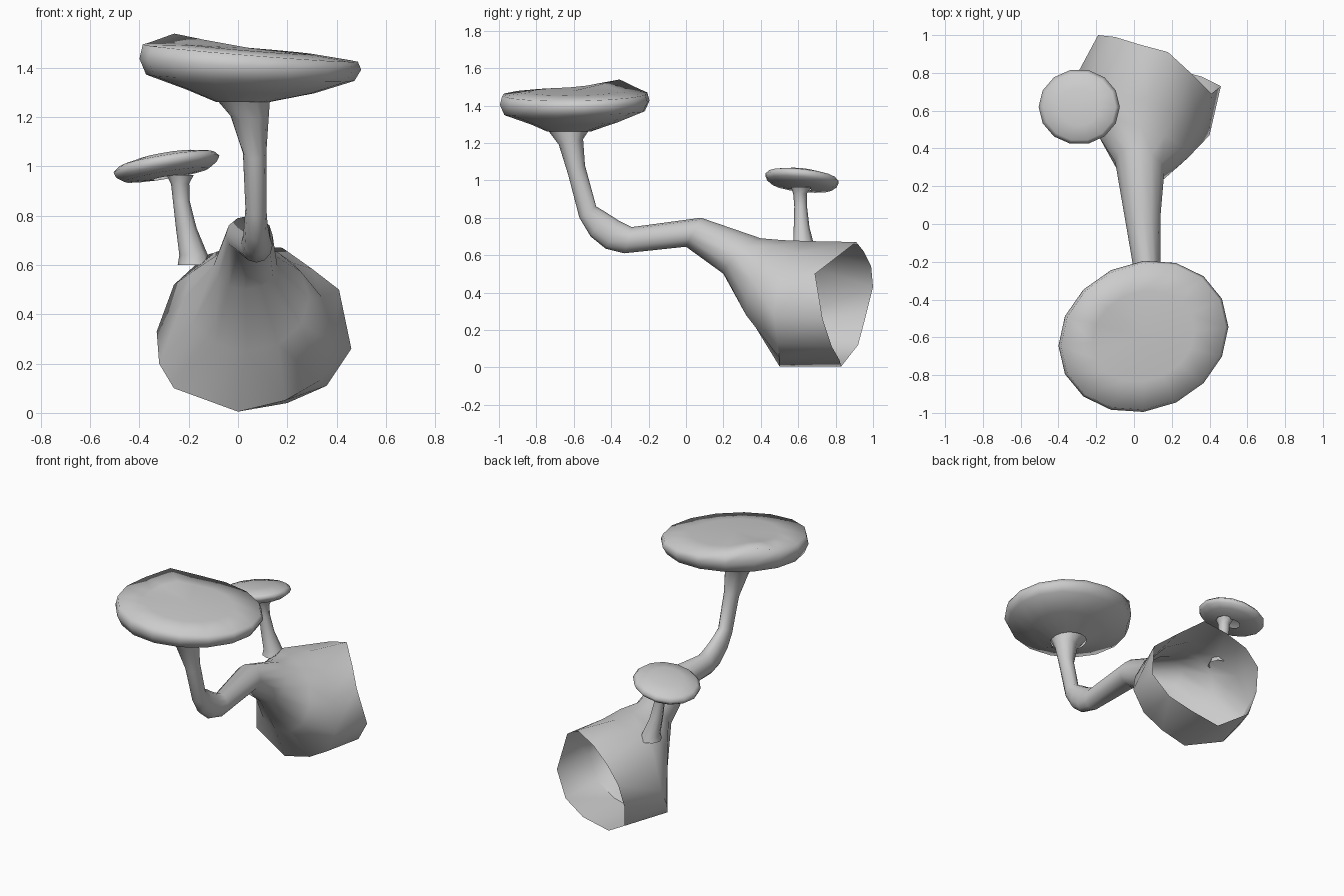
import bpy
import bmesh
from math import cos, sin, pi
from mathutils import Vector

cube = bpy.data.objects.get("Cube")
if cube:
    bpy.data.objects.remove(cube, do_unlink=True)

grey = bpy.data.materials.new("pale_grey")
grey.use_nodes = True
grey.diffuse_color = (0.6, 0.6, 0.6, 1)
grey.node_tree.nodes["Principled BSDF"].inputs["Base Color"].default_value = (0.6, 0.6, 0.6, 1)


def ring(center, side, up, sides):
    """Points of an ellipse spanned by two half-axis vectors."""
    c, s, u = Vector(center), Vector(side), Vector(up)
    return [c + s * cos(2 * pi * i / sides) + u * sin(2 * pi * i / sides) for i in range(sides)]


def loft(name, rings, end=None, angle=0.8):
    """Skin a list of rings, with an optional closing centre point."""
    bm = bmesh.new()
    loops = [[bm.verts.new(p) for p in r] for r in rings]
    n = len(loops[0])
    for a, b in zip(loops, loops[1:]):
        for i in range(n):
            j = (i + 1) % n
            bm.faces.new((a[i], a[j], b[j], b[i]))
    if end:
        tip = bm.verts.new(end)
        for i in range(n):
            bm.faces.new((loops[-1][i], loops[-1][(i + 1) % n], tip))
    bmesh.ops.recalc_face_normals(bm, faces=bm.faces)
    mesh = bpy.data.meshes.new(name)
    bm.to_mesh(mesh)
    bm.free()
    mesh.materials.append(grey)
    obj = bpy.data.objects.new(name, mesh)
    bpy.context.collection.objects.link(obj)
    bpy.ops.object.select_all(action="DESELECT")
    obj.select_set(True)
    bpy.context.view_layer.objects.active = obj
    bpy.ops.object.shade_smooth_by_angle(angle=angle)
    return obj


def span(left, right, bottom, top, skew=0.0):
    """Trunk ring from its x limits and its lower and upper (y, z) points."""
    center = ((left + right) / 2, (bottom[0] + top[0]) / 2, (bottom[1] + top[1]) / 2)
    up = (0, (top[0] - bottom[0]) / 2, (top[1] - bottom[1]) / 2)
    return ring(center, ((right - left) / 2, skew, 0), up, 12)


# Uneven widest section and open rim of the base, from the left side over the top
belly = [(0.40, 0.47, 0.28), (0.34, 0.50, 0.47), (0.22, 0.58, 0.61), (0.07, 0.66, 0.675),
         (-0.13, 0.67, 0.64), (-0.26, 0.71, 0.52), (-0.33, 0.74, 0.33), (-0.32, 0.66, 0.20),
         (-0.26, 0.57, 0.10), (0.0, 0.50, 0.005), (0.19, 0.50, 0.05), (0.33, 0.49, 0.13)]
rim = [(0.46, 0.73, 0.26), (0.41, 0.69, 0.50), (0.30, 0.80, 0.585), (0.18, 0.91, 0.67),
       (0.03, 0.95, 0.62), (-0.10, 0.99, 0.54), (-0.19, 1.0, 0.43), (-0.21, 0.96, 0.27),
       (-0.18, 0.92, 0.12), (0.0, 0.83, 0.005), (0.20, 0.82, 0.04), (0.36, 0.78, 0.11)]

# Curved trunk, flaring into the open base
trunk = [
    span(-0.09, 0.13, (-0.74, 1.27), (-0.51, 1.28)),
    span(-0.03, 0.125, (-0.68, 1.19), (-0.55, 1.22)),
    span(0.02, 0.115, (-0.63, 1.03), (-0.54, 1.08)),
    span(0.03, 0.115, (-0.57, 0.80), (-0.48, 0.86)),
    span(0.025, 0.12, (-0.51, 0.70), (-0.43, 0.83)),
    span(0.02, 0.13, (-0.43, 0.635), (-0.36, 0.785)),
    span(0.01, 0.14, (-0.33, 0.61), (-0.29, 0.75)),
    span(-0.05, 0.14, (0.00, 0.645), (0.08, 0.80)),
    span(-0.10, 0.16, (0.20, 0.50), (0.40, 0.69), -0.03),
    span(-0.22, 0.29, (0.35, 0.25), (0.52, 0.68), -0.08),
    [Vector(p) for p in belly],
    [Vector(p) for p in rim],
]
loft("trunk", trunk)


def cap_ring(center, radii, skew, scale, height, slope, sides):
    """One tilted ring of a mushroom cap."""
    rx, ry = radii[0] * scale, radii[1] * scale
    c = (center[0], center[1], center[2] + height)
    return ring(c, (rx, skew * scale, rx * slope[0]), (0, ry, ry * slope[1]), sides)


# Large cap, its underside rising from the trunk
spot, size = (0.05, -0.595, 1.37), (0.45, 0.4)
under, over = (-0.03, 0.03), (-0.08, 0.025)
levels = [(0.58, -0.065, under), (0.94, -0.01, under), (1.0, 0.045, (-0.05, 0.03)),
          (0.97, 0.09, over), (0.6, 0.105, over)]
neck = ring((0.02, -0.625, 1.262), (0.11, 0, 0), (0, 0.12, 0), 16)
large = loft("large_cap", [neck] + [cap_ring(spot, size, 0.05, *level, 16) for level in levels],
             (0.05, -0.595, 1.48), 1.6)

# Lift the lip at the back left corner of the large cap
for v in large.data.vertices:
    near = (v.co - Vector((-0.24, -0.37, 1.48))).length
    if v.co.z > 1.45 and near < 0.2:
        v.co.z += 0.055 * (1 - near / 0.2)

# Small cap
levels = [(0.25, -0.035), (0.8, -0.025), (0.95, -0.003), (1.0, 0.02), (0.9, 0.04), (0.5, 0.058)]
loft("small_cap", [cap_ring((-0.29, 0.62, 0.99), (0.215, 0.2), 0.0, s, h, (0.16, -0.1), 14) for s, h in levels],
     (-0.29, 0.62, 1.052), 1.6)

# Small stem
path = [(-0.175, 0.63, 0.6, 0.07), (-0.18, 0.63, 0.64, 0.058), (-0.21, 0.618, 0.75, 0.042),
        (-0.23, 0.613, 0.86, 0.034), (-0.235, 0.61, 0.93, 0.037), (-0.235, 0.615, 0.965, 0.055)]
loft("small_stem", [ring((x, y, z), (r, 0, 0), (0, r, 0), 8) for x, y, z, r in path], angle=1.2)
